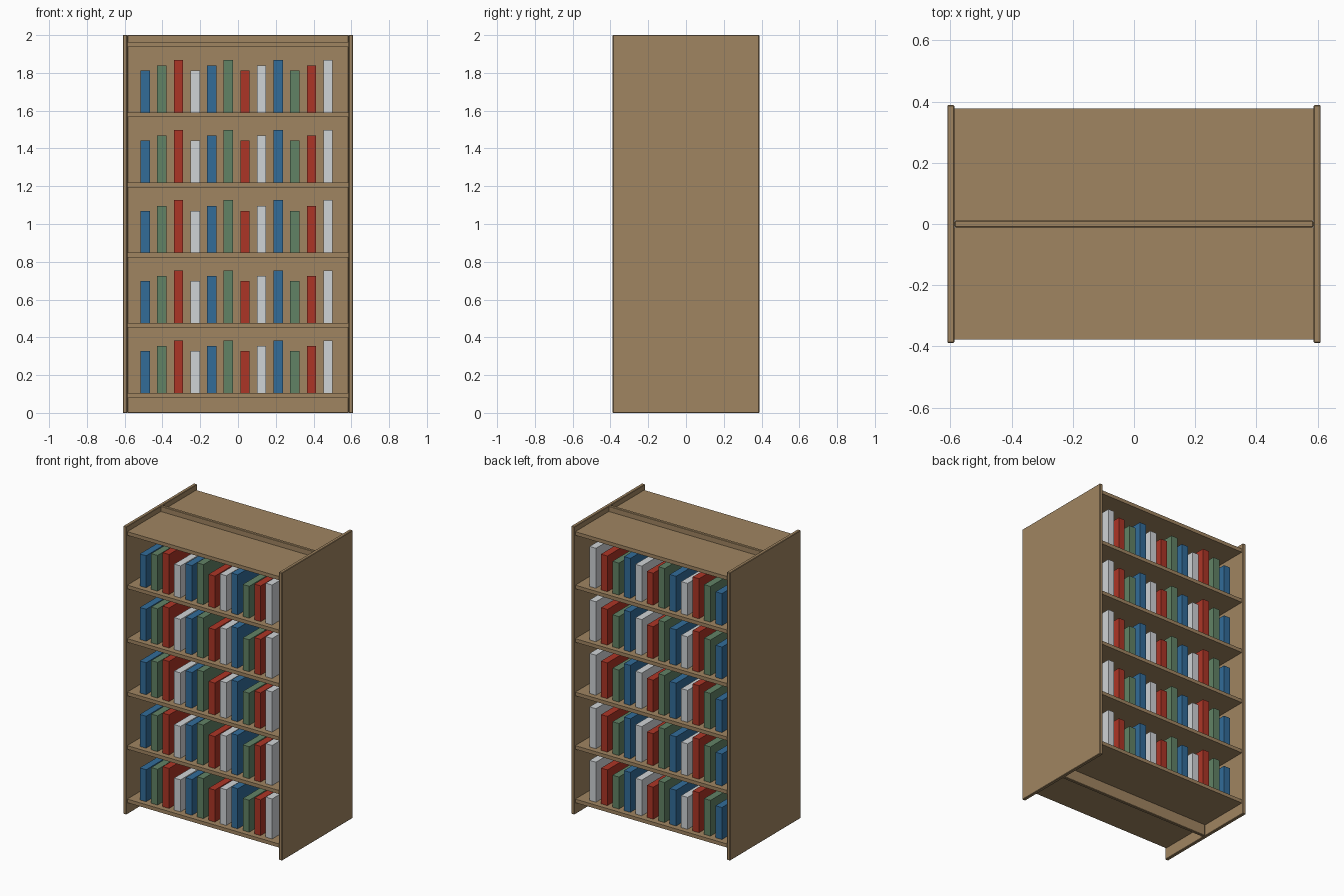
import bpy, bmesh

if "Cube" in bpy.data.objects:
    bpy.data.objects.remove(bpy.data.objects["Cube"])


def material(name, rgb):
    """Flat colour given as 0-255 screen values, stored as linear."""
    m = bpy.data.materials.new(name)
    lin = [((c / 255 + 0.055) / 1.055) ** 2.4 for c in rgb]
    m.diffuse_color = (*lin, 1.0)
    m.use_nodes = True
    m.node_tree.nodes["Principled BSDF"].inputs["Base Color"].default_value = m.diffuse_color
    return m


wood = material("oak wood", (160, 133, 97))
covers = [("blue", material("blue cover", (50, 108, 153))),
          ("green", material("green cover", (97, 130, 101))),
          ("red", material("red cover", (172, 53, 38))),
          ("white", material("white cover", (207, 211, 214)))]


def box(name, x, y, z, mat, bevel=0.0):
    """Box spanning the (min, max) ranges on each axis."""
    mesh = bpy.data.meshes.new(name)
    bm = bmesh.new()
    bmesh.ops.create_cube(bm, size=1.0)
    for v in bm.verts:
        v.co = [r[0] if c < 0 else r[1] for c, r in zip(v.co, (x, y, z))]
    bm.to_mesh(mesh)
    bm.free()
    mesh.materials.append(mat)
    ob = bpy.data.objects.new(name, mesh)
    bpy.context.collection.objects.link(ob)
    if bevel:
        mod = ob.modifiers.new("soft edges", 'BEVEL')
        mod.width = bevel
        mod.segments = 1
    return ob


# End panels
for side, x in (("left", (-0.61, -0.586)), ("right", (0.586, 0.61))):
    box(f"{side}_end_panel", x, (-0.388, 0.388), (0, 2), wood, 0.003)

# Central divider between the two faces
box("center_divider", (-0.586, 0.586), (-0.011, 0.011), (0, 2), wood, 0.003)

# Shelves and books, the same on the front and the back
PITCH, THICK = 0.3715, 0.025
HEIGHTS = (0.222, 0.248, 0.278)
for face, s in (("front", -1), ("back", 1)):
    for row in range(6):
        top = 0.105 + row * PITCH
        y = sorted((s * 0.011, s * 0.378))
        box(f"{face}_shelf_{row + 1}", (-0.586, 0.586), y, (top - THICK, top), wood)
        if row == 5:
            continue  # top board carries no books
        for i in range(12):
            colour, mat = covers[i % 4]
            x = -0.491 + i * 0.088
            y = sorted((s * 0.075, s * 0.342))
            box(f"{face}_{colour}_book_{row + 1}_{i + 1}", (x - 0.0245, x + 0.0245),
                y, (top, top + HEIGHTS[i % 3]), mat)
